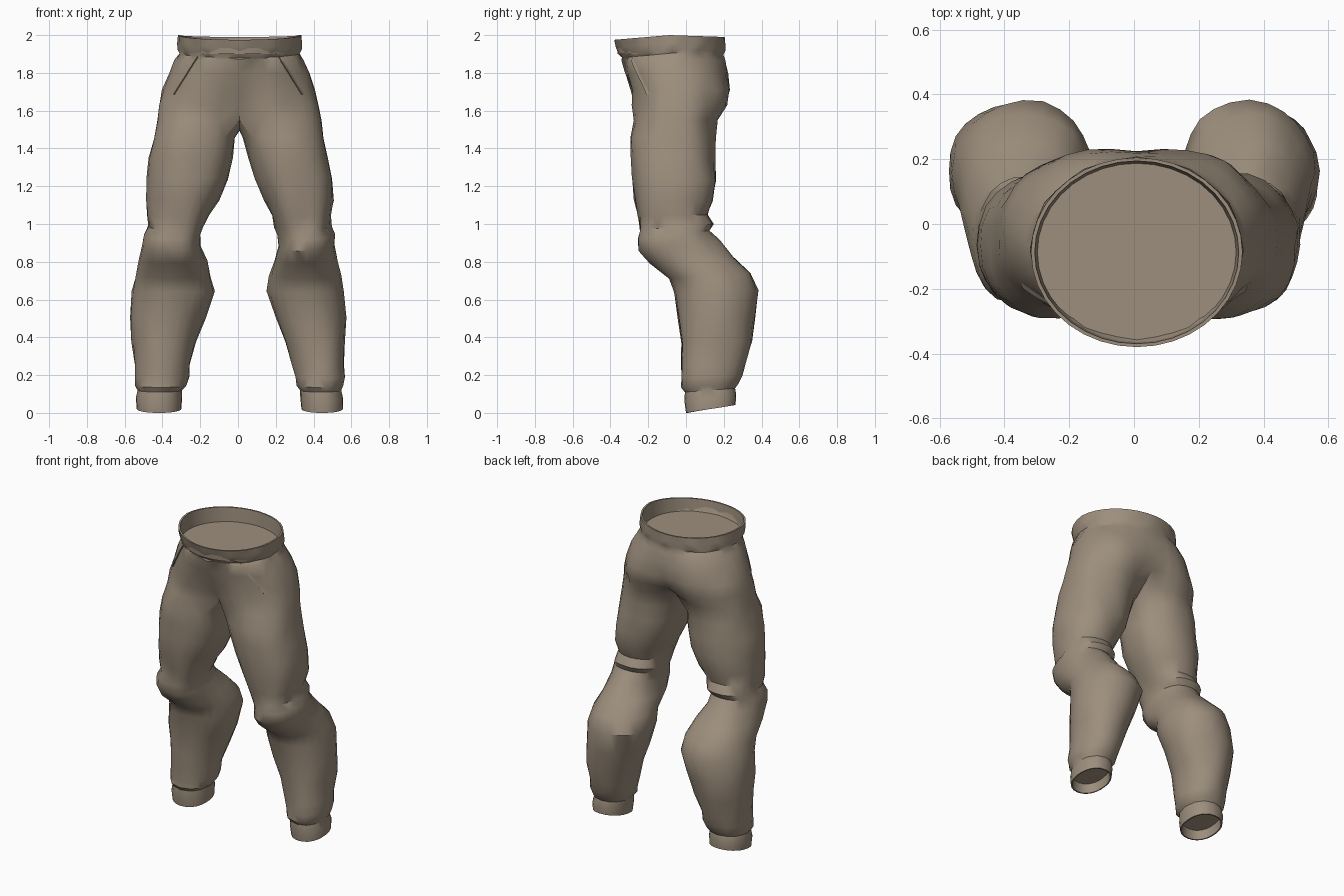
import bpy, bmesh, math
from mathutils import Vector, noise
from mathutils.bvhtree import BVHTree

if "Cube" in bpy.data.objects:
    bpy.data.objects.remove(bpy.data.objects["Cube"])

H = 18                 # segments in half of the hip ring
N, L = 2 * H, 4 * H // 3   # points in a hip ring / a leg ring

cloth = bpy.data.materials.new("khaki cloth")
cloth.diffuse_color = (0.335, 0.272, 0.205, 1)
cloth.use_nodes = True
cloth.node_tree.nodes["Principled BSDF"].inputs["Base Color"].default_value = cloth.diffuse_color

bm = bmesh.new()


def spow(v, e):
    return math.copysign(abs(v) ** e, v)


def bridge(a, b):
    n = len(a)
    for i in range(n):
        bm.faces.new((a[i], a[(i + 1) % n], b[(i + 1) % n], b[i]))


def inset_opening(ring, steps):
    """Turn an open edge inward and close it with a recessed floor."""
    c = sum((v.co for v in ring), Vector()) / len(ring)
    prev = ring
    for scale, z, flat in steps:
        new = []
        for v in ring:
            p = c + (v.co - c) * scale
            p.z = z if flat else v.co.z + z
            new.append(bm.verts.new(p))
        bridge(prev, new)
        prev = new
    bm.faces.new(prev)


def hip_ring(z, x0, x1, y0, y1, pinch, gather=0, power=0.9):
    ring = []
    cx, cy, rx, ry = (x0 + x1) / 2, (y0 + y1) / 2, (x1 - x0) / 2, (y1 - y0) / 2
    for j in range(N):
        t = 2 * math.pi * j / N
        s, c = math.sin(t), math.cos(t)
        g = 1 + gather * (1 if j % 3 == 0 else -0.5)
        x = cx + rx * spow(s, power) * g
        y = -ry * spow(c, power) * g
        y *= 1 - pinch * math.exp(-(x / 0.11) ** 2)
        dz = 0
        if z > 1.9:
            dz = -0.025 * max(c, 0) - 0.01 * max(-c, 0)
        ring.append(bm.verts.new((x, cy + y, z + dz)))
    return ring


# Waistband and hips: z, x range, y range, centre pinch, gathers, roundness
hips = [hip_ring(*r) for r in [
    (2.00, -0.318, 0.335, -0.380, 0.205, 0, 0, 1),
    (1.96, -0.318, 0.335, -0.368, 0.205, 0, 0.012, 1),
    (1.925, -0.318, 0.335, -0.355, 0.205, 0, 0.010, 1),
    (1.905, -0.312, 0.328, -0.340, 0.200, 0, -0.014, 1),
    (1.87, -0.335, 0.348, -0.338, 0.212, 0, 0.008, 0.95),
    (1.80, -0.365, 0.380, -0.325, 0.232, 0.02),
    (1.71, -0.398, 0.412, -0.308, 0.250, 0.08),
    (1.63, -0.418, 0.430, -0.300, 0.235, 0.20, 0, 0.85),
    (1.55, -0.430, 0.445, -0.295, 0.185, 0.38, 0, 0.8)]]
for a, b in zip(hips, hips[1:]):
    bridge(a, b)
inset_opening(hips[0], [(0.965, 0, False), (0.94, 1.90, True)])

# Crotch seam, shared by both legs, from back to front
split = hips[-1]
front, back = split[0], split[H]
nb = L - H - 1
seam = []
for i in range(nb):
    f = (i + 1) / (nb + 1)
    p = back.co.lerp(front.co, f)
    p.x = 0.008
    p.z = 1.55 - 0.06 * math.sin(math.pi * f) ** 0.6
    seam.append(bm.verts.new(p))

# Leg sections: front z,y / back z,y / inner,outer x for right and left of view
legs = [
    (1.46, -0.295, 1.45, 0.155, 0.020, 0.460, 0.012, 0.450),
    (1.36, -0.294, 1.34, 0.155, 0.048, 0.480, 0.025, 0.475),
    (1.25, -0.288, 1.23, 0.160, 0.085, 0.502, 0.045, 0.484),
    (1.13, -0.275, 1.12, 0.140, 0.140, 0.508, 0.100, 0.486),
    (1.04, -0.258, 1.05, 0.115, 0.185, 0.500, 0.150, 0.478),
    (0.97, -0.250, 1.00, 0.150, 0.200, 0.492, 0.176, 0.478),
    (0.92, -0.252, 0.965, 0.125, 0.213, 0.505, 0.190, 0.492),
    (0.86, -0.245, 0.91, 0.170, 0.210, 0.515, 0.186, 0.502),
    (0.79, -0.195, 0.82, 0.255, 0.192, 0.530, 0.165, 0.525),
    (0.71, -0.090, 0.74, 0.340, 0.165, 0.545, 0.137, 0.548),
    (0.64, -0.066, 0.65, 0.382, 0.150, 0.562, 0.126, 0.560),
    (0.50, -0.040, 0.51, 0.367, 0.197, 0.570, 0.170, 0.578),
    (0.37, -0.030, 0.38, 0.345, 0.250, 0.567, 0.218, 0.562),
    (0.25, -0.024, 0.26, 0.312, 0.290, 0.563, 0.255, 0.548),
    (0.18, -0.026, 0.20, 0.300, 0.297, 0.566, 0.262, 0.548),
    (0.135, -0.024, 0.155, 0.275, 0.312, 0.555, 0.275, 0.543),
    (0.11, -0.004, 0.13, 0.258, 0.330, 0.545, 0.298, 0.530),
    (0.06, -0.008, 0.095, 0.266, 0.330, 0.556, 0.296, 0.541)]


def leg_ring(s, row, gather=0):
    zf, yf, zb, yb = row[:4]
    xi, xo = row[4:6] if s > 0 else row[6:8]
    ring = []
    for k in range(L):
        a = (k - (L - L // 8)) * 2 * math.pi / L
        g = 1 + gather * (1 if k % 2 else -1)
        c, d = math.cos(a) * g, math.sin(a) * g
        x = s * ((xi + xo) / 2 - (xo - xi) / 2 * spow(c, 0.92))
        y = (yf + yb) / 2 - (yb - yf) / 2 * spow(d, 0.92)
        z = (zf + zb) / 2 - (zb - zf) / 2 * d
        ring.append(bm.verts.new((x, y, z)))
    return ring


for s in (1, -1):
    prev = [split[(s * j) % N] for j in range(H + 1)] + seam
    for row in legs:
        ring = leg_ring(s, row, 0.018 if 0.09 < row[0] < 0.15 else 0)
        bridge(prev, ring)
        prev = ring
    # Cuff hem and its recessed opening
    hem = leg_ring(s, (0.0, 0.0, 0.042, 0.262, 0.336, 0.555, 0.300, 0.536))
    bridge(prev, hem)
    inset_opening(hem, [(0.93, 0.0, False), (0.88, 0.06, False)])

# Soft cloth wrinkles, strongest around the knees
bmesh.ops.recalc_face_normals(bm, faces=bm.faces[:])
bm.normal_update()
moves = []
for v in bm.verts:
    z = v.co.z
    if 0.17 < z < 1.88:
        amp = 0.013 + 0.012 * math.exp(-((z - 0.92) / 0.16) ** 2)
        p = Vector((v.co.x * 7, v.co.y * 7, z * 9))
        moves.append((v, v.normal * amp * (noise.noise(p) - 0.1)))
for v, d in moves:
    v.co += d
bmesh.ops.triangulate(bm, faces=[f for f in bm.faces if len(f.verts) == 4],
                      quad_method='SHORT_EDGE')
tree = BVHTree.FromBMesh(bm)


def make_object(name, mesh_bm, angle):
    me = bpy.data.meshes.new(name)
    mesh_bm.to_mesh(me)
    mesh_bm.free()
    ob = bpy.data.objects.new(name, me)
    bpy.context.collection.objects.link(ob)
    me.materials.append(cloth)
    bpy.ops.object.select_all(action='DESELECT')
    ob.select_set(True)
    bpy.context.view_layer.objects.active = ob
    bpy.ops.object.shade_smooth_by_angle(angle=math.radians(angle))
    return ob


make_object("trousers", bm, 35)

# Slanted pocket welts laid on the front of the hips
for s, name in ((1, "pocket_welt_a"), (-1, "pocket_welt_b")):
    pb = bmesh.new()
    rows = []
    for i in range(9):
        f = i / 8
        x, z = s * (0.21 + 0.125 * f), 1.885 - 0.20 * f
        row = []
        for off, lift in ((0, -0.004), (0.002, 0.007), (0.022, -0.002)):
            px = x + s * off
            hit, nor, _, _ = tree.ray_cast(Vector((px, -1, z)), Vector((0, 1, 0)))
            if hit:
                row.append(pb.verts.new(hit + nor * lift))
        if len(row) == 3:
            rows.append(row)
    for a, b in zip(rows, rows[1:]):
        for k in range(2):
            vs = (a[k], a[k + 1], b[k + 1], b[k])
            pb.faces.new(vs if s < 0 else vs[::-1])
    pb.normal_update()
    if sum(f.normal.y for f in pb.faces) > 0:
        bmesh.ops.reverse_faces(pb, faces=pb.faces[:])
    make_object(name, pb, 30)
